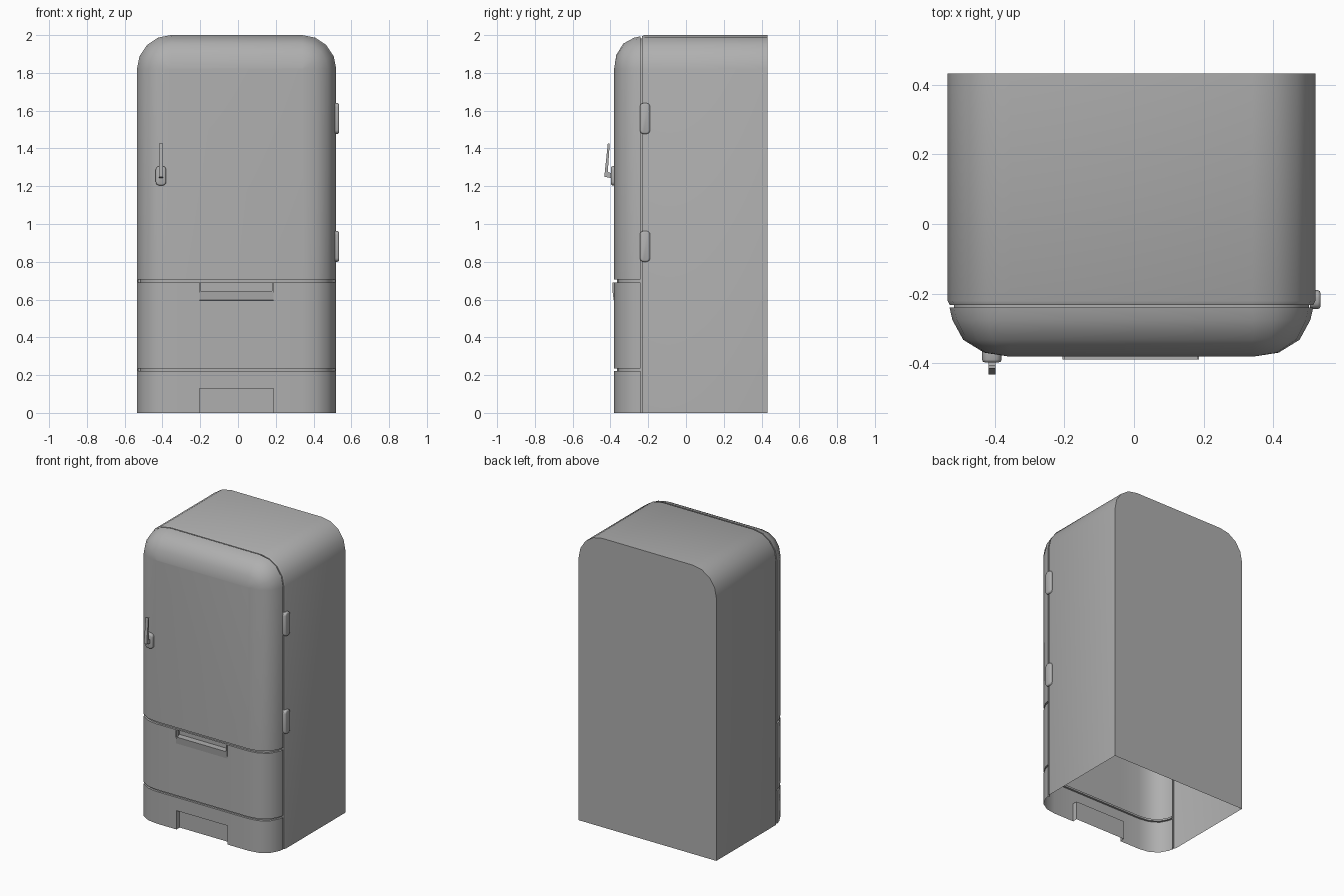
import bpy, bmesh, math
from mathutils import Vector

if "Cube" in bpy.data.objects:
    bpy.data.objects.remove(bpy.data.objects["Cube"])

CX, HW, TOP, R = -0.0075, 0.5275, 2.0, 0.18     # centre, half width, height, corner radius
NX0, NX1 = -0.205, 0.187                        # pull and toe notch extents
# front edge rounding: (inset from side, y)
ROUND = [(0.006, -0.240), (0.014, -0.275), (0.045, -0.332), (0.105, -0.369), (0.175, -0.380)]

enamel = bpy.data.materials.new("dark_grey_enamel")
enamel.diffuse_color = (0.43, 0.43, 0.43, 1)
enamel.use_nodes = True
enamel.node_tree.nodes["Principled BSDF"].inputs["Base Color"].default_value = enamel.diffuse_color


def finish(name, bm, angle=40):
    bmesh.ops.recalc_face_normals(bm, faces=bm.faces)
    me = bpy.data.meshes.new(name)
    bm.to_mesh(me)
    bm.free()
    me.materials.append(enamel)
    ob = bpy.data.objects.new(name, me)
    bpy.context.collection.objects.link(ob)
    bpy.ops.object.select_all(action='DESELECT')
    ob.select_set(True)
    bpy.context.view_layer.objects.active = ob
    bpy.ops.object.shade_smooth_by_angle(angle=math.radians(angle))
    return ob


def loft(bm, rows):
    rings = [[bm.verts.new(p) for p in row] for row in rows]
    for a, b in zip(rings, rings[1:]):
        for i in range(len(a) - 1):
            bm.faces.new((a[i], a[i + 1], b[i + 1], b[i]))
    return rings


def arch(d, y, z0):
    """Outline with round top corners, inset by d."""
    half, r = [(HW - d, z0)], R - d
    for i in range(5):
        a = math.radians(22.5 * i)
        half.append((HW - R + r * math.cos(a), TOP - R + r * math.sin(a)))
    return ([Vector((CX - x, y, z)) for x, z in half]
            + [Vector((CX + x, y, z)) for x, z in reversed(half)])


def plate(name, lo, hi, axis, corner, rim_at, rim):
    """Box with round corners seen along axis, and a softened rim at one face."""
    bm = bmesh.new()
    bmesh.ops.create_cube(bm, size=1)
    for v in bm.verts:
        v.co = [(l + h) / 2 + c * (h - l) for l, h, c in zip(lo, hi, v.co)]
    if corner:
        edges = [e for e in bm.edges
                 if abs((e.verts[0].co - e.verts[1].co).normalized()[axis]) > 0.99]
        bmesh.ops.bevel(bm, geom=edges, offset=corner, segments=4, profile=0.5, affect='EDGES')
    if rim:
        edges = [e for e in bm.edges if all(abs(v.co[axis] - rim_at) < 1e-5 for v in e.verts)]
        bmesh.ops.bevel(bm, geom=edges, offset=rim, segments=2, profile=0.5, affect='EDGES')
    return finish(name, bm, 50)


def prism(name, pts, x0, x1):
    """Side profile of (y, z) points extruded along x."""
    bm = bmesh.new()
    f = bm.faces.new([bm.verts.new((x0, y, z)) for y, z in pts])
    new = bmesh.ops.extrude_face_region(bm, geom=[f], use_keep_orig=True)['geom']
    bmesh.ops.translate(bm, vec=(x1 - x0, 0, 0),
                        verts=[g for g in new if isinstance(g, bmesh.types.BMVert)])
    return finish(name, bm)


# cabinet: hollow, open at the bottom, with the recessed seal at the front
bm = bmesh.new()
rows = [(0, 0.432), (0, -0.22), (0.006, -0.232), (0.018, -0.232), (0.018, -0.240), (0.006, -0.240)]
rings = loft(bm, [arch(d, y, 0) for d, y in rows])
bm.faces.new(rings[0])
finish("cabinet", bm)

# upper door
bm = bmesh.new()
rings = loft(bm, [arch(d, y, 0.705) for d, y in ROUND])
bm.faces.new(rings[-1])
finish("door", bm)


# drawer and base front, with recessed gaps between panels
def front_row(o, z):
    half = [(HW - d, y) for d, y in ROUND]
    pts = ([(-x, y) for x, y in half] + [(NX0 - CX, -0.38), (NX1 - CX, -0.38)]
           + list(reversed(half)))
    return [Vector((CX + x * (1 - o / HW), -0.24 + (y + 0.24) * (1 - o / 0.14), z))
            for x, y in pts]


bm = bmesh.new()
G = 0.014
loft(bm, [front_row(o, z) for o, z in [
    (0, 0.705), (G, 0.705), (G, 0.69), (0, 0.69), (0, 0.645), (0, 0.235),
    (G, 0.235), (G, 0.222), (0, 0.222), (0, 0.13), (0, 0)]])
# pull recess and toe notch pushed into the front
pockets = []
for f in bm.faces:
    z = f.calc_center_median().z
    flat = all(abs(v.co.y + 0.38) < 1e-4 and NX0 - 0.001 < v.co.x < NX1 + 0.001 for v in f.verts)
    if flat and (z < 0.13 or 0.645 < z < 0.69):
        pockets.append(f)
for f in bmesh.ops.extrude_discrete_faces(bm, faces=pockets)['faces']:
    bmesh.ops.translate(bm, vec=(0, 0.035, 0), verts=f.verts)
bmesh.ops.delete(bm, geom=[f for f in bm.faces if all(abs(v.co.z) < 1e-5 for v in f.verts)],
                 context='FACES_ONLY')
bmesh.ops.remove_doubles(bm, verts=bm.verts, dist=1e-5)
finish("drawer_and_base", bm)

# drawer pull: lip flaring forward, with end cheeks
prism("drawer_pull", [(-0.379, 0.595), (-0.383, 0.597), (-0.389, 0.645), (-0.376, 0.645)], NX0, NX1)
for side, x in (("left", NX0), ("right", NX1 - 0.007)):
    plate("pull_cheek_" + side, (x, -0.389, 0.643), (x + 0.007, -0.37, 0.69), 0, 0, 0, 0)

# hinges
for side, z in (("lower", 0.80), ("upper", 1.477)):
    plate("hinge_" + side, (0.505, -0.244, z), (0.535, -0.19, z + 0.163),
          0, 0.02, 0.535, 0.008)

# latch: rounded plate and tilted lever
plate("latch_plate", (-0.436, -0.397, 1.204), (-0.38, -0.365, 1.306), 1, 0.02, -0.397, 0.008)
prism("latch_lever", [(-0.392, 1.242), (-0.432, 1.250), (-0.430, 1.275), (-0.414, 1.425),
                      (-0.404, 1.425), (-0.414, 1.275), (-0.392, 1.268)], -0.418, -0.397)
